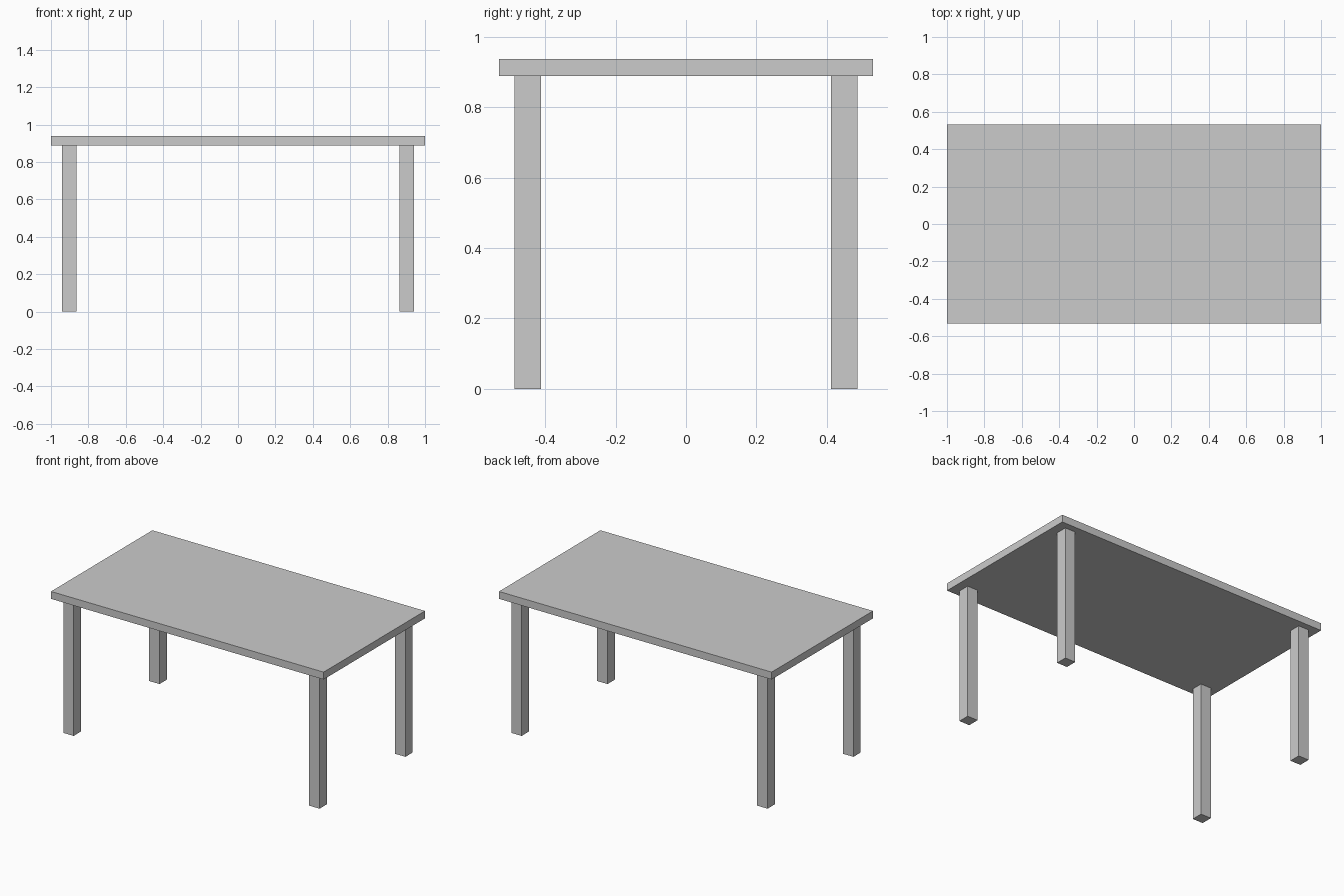
import bpy

if "Cube" in bpy.data.objects:
    bpy.data.objects.remove(bpy.data.objects["Cube"])

TOP_Z, UNDER_Z = 0.938, 0.889   # tabletop upper and lower faces
LEG = 0.076                     # square leg width
LEG_X, LEG_Y = 0.902, 0.45      # leg centres


def box(name, x, y, z0, z1, width, depth):
    bpy.ops.mesh.primitive_cube_add(size=1, location=(x, y, (z0 + z1) / 2))
    obj = bpy.context.object
    obj.name = name
    obj.scale = (width, depth, z1 - z0)
    bpy.ops.object.transform_apply(location=False, rotation=False, scale=True)
    return obj


# Rectangular slab top
box("tabletop", 0, 0, UNDER_Z, TOP_Z, 2.0, 1.062)

# Four square legs inset from the corners
for side, sx in (("left", -1), ("right", 1)):
    for end, sy in (("front", -1), ("back", 1)):
        box(f"{end}_{side}_leg", sx * LEG_X, sy * LEG_Y, 0, UNDER_Z, LEG, LEG)
